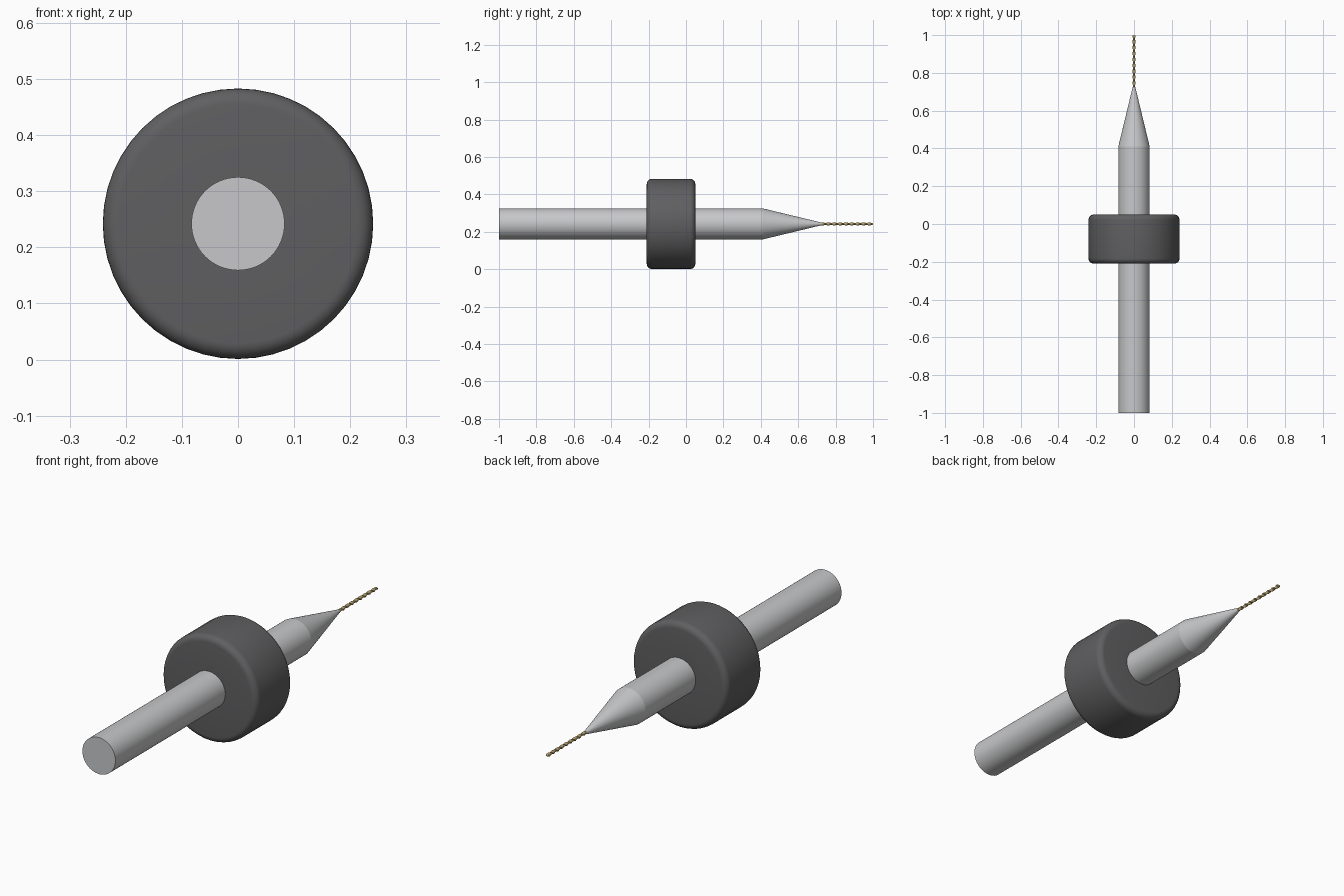
import bpy, bmesh, math
from mathutils import Matrix, Vector

cube = bpy.data.objects.get("Cube")
if cube:
    bpy.data.objects.remove(cube, do_unlink=True)

AXIS_Z = 0.242  # height of the tool's axis


def material(name, rgb, metallic=0.0):
    mat = bpy.data.materials.new(name)
    mat.use_nodes = True
    mat.diffuse_color = (*rgb, 1)
    bsdf = mat.node_tree.nodes["Principled BSDF"]
    bsdf.inputs["Base Color"].default_value = (*rgb, 1)
    bsdf.inputs["Roughness"].default_value = 0.5
    return mat


def loft(name, rings, mat, closed=False, angle=35):
    """Skin a list of point rings; cap the ends, or join last to first."""
    bm = bmesh.new()
    loops = [[bm.verts.new(p) for p in ring] for ring in rings]
    pairs = list(zip(loops, loops[1:]))
    if closed:
        pairs.append((loops[-1], loops[0]))
    else:
        bm.faces.new(loops[0])
        bm.faces.new(loops[-1])
    n = len(loops[0])
    for a, b in pairs:
        for i in range(n):
            j = (i + 1) % n
            bm.faces.new((a[i], a[j], b[j], b[i]))
    bmesh.ops.recalc_face_normals(bm, faces=bm.faces)
    mesh = bpy.data.meshes.new(name)
    bm.to_mesh(mesh)
    bm.free()
    mesh.materials.append(mat)
    obj = bpy.data.objects.new(name, mesh)
    obj.location.z = AXIS_Z
    bpy.context.collection.objects.link(obj)
    bpy.ops.object.select_all(action="DESELECT")
    obj.select_set(True)
    bpy.context.view_layer.objects.active = obj
    bpy.ops.object.shade_smooth_by_angle(angle=math.radians(angle))
    return obj


def circle(y, r, sides):
    turns = [math.tau * i / sides for i in range(sides)]
    return [Vector((r * math.cos(t), y, r * math.sin(t))) for t in turns]


def lathe(name, profile, mat, sides, closed=False, angle=35):
    return loft(name, [circle(y, r, sides) for y, r in profile], mat, closed, angle)


steel = material("brushed steel", (0.57, 0.575, 0.585))
rubber = material("dark grey plastic", (0.115, 0.115, 0.12))
gold = material("gold coating", (0.47, 0.36, 0.15))

# Shank with its tapered neck
lathe("shank", [(-1, 0.083), (0.41, 0.083)], steel, 64)
lathe("tapered_neck", [(0.41, 0.083), (0.725, 0.007)], steel, 64)

# Depth collar: a ring with rounded outer rims
R, BORE, BACK, FRONT, ROUND = 0.241, 0.08, 0.05, -0.21, 0.028
arc = [math.radians(a) for a in range(0, 91, 15)]
front_rim = [(FRONT + ROUND * (1 - math.cos(a)), R - ROUND * (1 - math.sin(a))) for a in arc]
back_rim = [(BACK + FRONT - y, r) for y, r in reversed(front_rim)]
lathe("depth_collar", [(FRONT, BORE)] + front_rim + back_rim + [(BACK, BORE)],
      rubber, 48, closed=True)

# Fluted bit: a two-lobed section twisted along the axis to a blunt point
START, END, TURNS, STEPS, SIDES = 0.715, 0.996, 4.5, 108, 16
section = [Vector((p.x, 0, p.z * 0.55)) for p in circle(0, 0.0085, SIDES)]
rings = []
for s in range(STEPS + 1):
    f = s / STEPS
    twist = Matrix.Rotation(math.tau * TURNS * f, 3, "Y")
    offset = Vector((0, START + (END - START) * f, 0))
    rings.append([twist @ p + offset for p in section])
rings.append([Vector((p.x * 0.2, 1.0, p.z * 0.2)) for p in rings[-1]])
loft("fluted_bit", rings, gold, angle=50)
